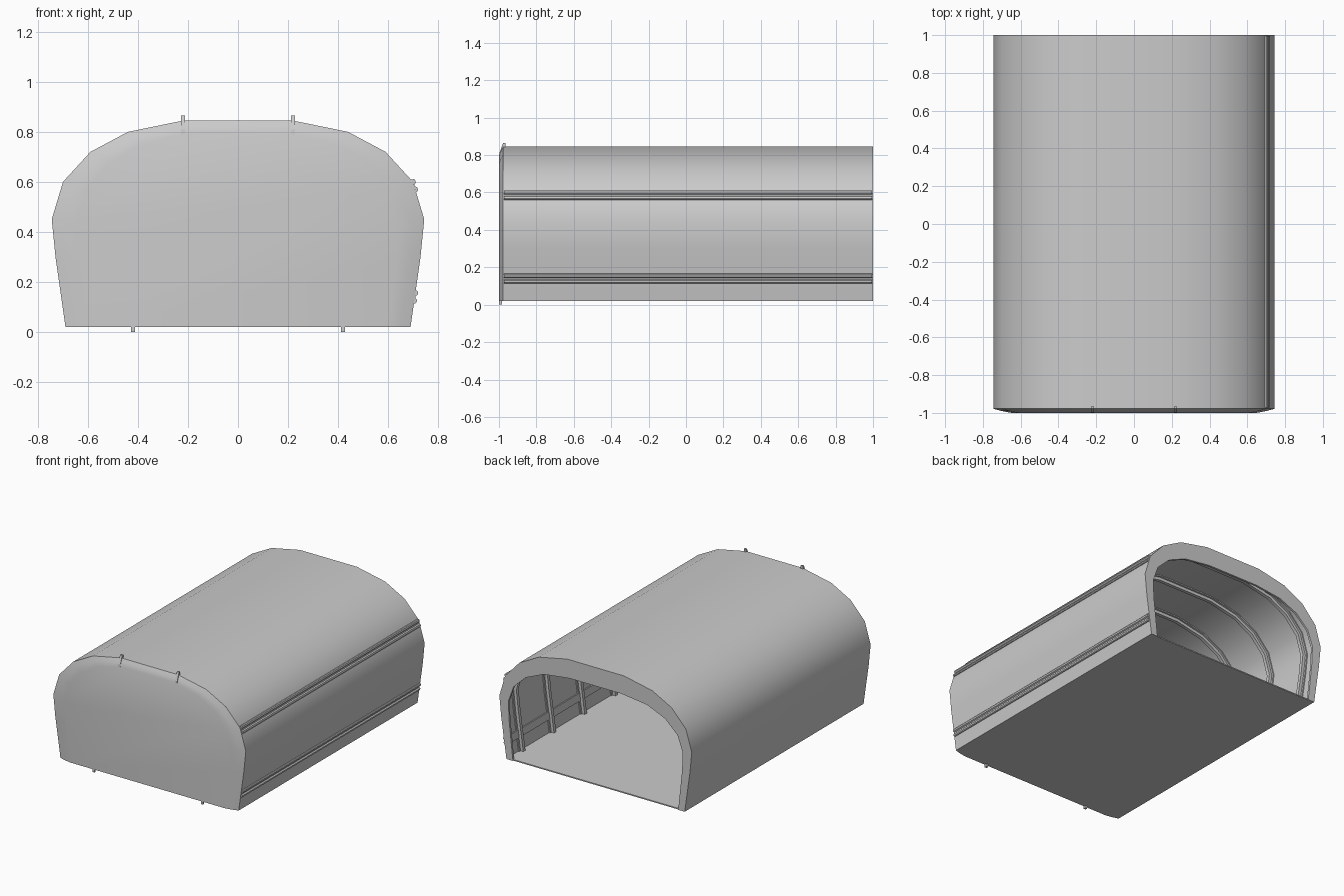
import bpy, math
from mathutils import Vector

if "Cube" in bpy.data.objects:
    bpy.data.objects.remove(bpy.data.objects["Cube"])

HALF = [(0.69, 0.02), (0.73, 0.30), (0.745, 0.45), (0.70, 0.60),
        (0.59, 0.72), (0.44, 0.80), (0.22, 0.845)]
RIM = [(0.64, 0.02), (0.67, 0.30), (0.675, 0.43), (0.635, 0.54),
       (0.54, 0.63), (0.40, 0.69), (0.20, 0.715)]


def full(half):
    return half + [(-x, z) for x, z in reversed(half)]


def offset(pts, d):
    """Move an arch profile inwards by d, keeping its feet on the floor."""
    out = []
    for i, p in enumerate(pts):
        p = Vector(p)
        a = Vector(pts[max(i - 1, 0)])
        b = Vector(pts[min(i + 1, len(pts) - 1)])
        t = (b - a).normalized()
        q = p + Vector((-t.y, t.x)) * d
        if i in (0, len(pts) - 1):
            q.y = p.y
        out.append((q.x, q.y))
    return out


def make(name, verts, faces, smooth=False):
    me = bpy.data.meshes.new(name)
    me.from_pydata(verts, [], faces)
    ob = bpy.data.objects.new(name, me)
    bpy.context.collection.objects.link(ob)
    if smooth:
        bpy.ops.object.select_all(action='DESELECT')
        bpy.context.view_layer.objects.active = ob
        ob.select_set(True)
        bpy.ops.object.shade_smooth_by_angle(angle=math.radians(45))
    return ob


def arch(name, outer, inner, y0, y1):
    """Arched band between two profiles, from y0 to y1."""
    n = len(outer)
    rings = [(outer, y0), (outer, y1), (inner, y1), (inner, y0)]
    verts = [(x, y, z) for pts, y in rings for x, z in pts]
    faces = []
    for k in range(4):
        m = (k + 1) % 4
        faces += [(k * n + i, k * n + i + 1, m * n + i + 1, m * n + i)[::-1]
                  for i in range(n - 1)]
    faces += [(0, n, 2 * n, 3 * n),
              (4 * n - 1, 3 * n - 1, 2 * n - 1, n - 1)]
    return make(name, verts, faces, True)


def prism(name, pts, y0, y1):
    """Closed cross-section in x and z, extruded along y."""
    n = len(pts)
    verts = [(x, y, z) for y in (y0, y1) for x, z in pts]
    faces = [tuple(range(n)), tuple(range(2 * n - 1, n - 1, -1))]
    faces += [(i, i + n, (i + 1) % n + n, (i + 1) % n) for i in range(n)]
    return make(name, verts, faces)


def box(name, x, y, z):
    return prism(name, [(x[0], z[0]), (x[1], z[0]), (x[1], z[1]), (x[0], z[1])], *y)


OUT = full(HALF)

# Thin arched shell, floor and rear flange
arch("arched_shell", OUT, offset(OUT, 0.006), -0.975, 0.992)
box("floor", (-0.688, 0.688), (-0.975, 0.995), (0.02, 0.028))
arch("rear_rim", OUT, full(RIM), 0.985, 1.0)

# Inner ribs, each a wide base with a narrower raised web
for i in range(6):
    y = -0.85 + 0.34 * i
    arch(f"rib_base_{i}", offset(OUT, 0.004), offset(OUT, 0.014), y - 0.025, y + 0.025)
    arch(f"rib_web_{i}", offset(OUT, 0.004), offset(OUT, 0.035), y - 0.012, y + 0.012)

# Slightly domed front panel with softened edge towards sides and top
steps = [(0.0, -0.972), (0.0, -0.978), (0.45, -0.990), (1.0, -1.0)]
n = len(OUT)
verts = []
for t, y in steps:
    for x, z in OUT:
        verts.append((x * (1 - 0.13 * t), y, 0.02 + (z - 0.02) * (1 - 0.06 * t)))
faces = [tuple(range(n))[::-1], tuple(range(3 * n, 4 * n))]
for k in range(3):
    faces += [(k * n + i, k * n + (i + 1) % n,
               (k + 1) * n + (i + 1) % n, (k + 1) * n + i) for i in range(n)]
make("front_panel", verts, faces, True)

# Double side rails on the right wall only
for label, c, d in (("lower", (0.7075, 0.14), (0.04, 0.28)),
                    ("upper", (0.7045, 0.585), (-0.045, 0.15))):
    t = Vector(d).normalized()
    nrm = Vector((t.y, -t.x))
    section = [(-0.026, -0.016), (-0.026, 0.005), (-0.021, 0.010), (-0.010, 0.010),
               (-0.004, 0.002), (0.004, 0.002), (0.010, 0.010), (0.021, 0.010),
               (0.026, 0.005), (0.026, -0.016)]
    pts = [tuple(Vector(c) + t * u + nrm * v) for u, v in section]
    prism(label + "_side_rail", pts[::-1], -0.972, 0.994)

# Top clips and bottom pegs on the front panel
for s, side in ((-1, "left"), (1, "right")):
    x0, x1 = s * 0.22 - 0.008, s * 0.22 + 0.008
    prof = [(-1.0, 0.785), (-0.998, 0.81), (-0.978, 0.865), (-0.966, 0.865),
            (-0.966, 0.84), (-0.985, 0.785)]
    m = len(prof)
    v = [(x, y, z) for x in (x0, x1) for y, z in prof]
    f = [tuple(range(m)), tuple(range(2 * m - 1, m - 1, -1))]
    f += [(i, i + m, (i + 1) % m + m, (i + 1) % m) for i in range(m)]
    make(side + "_top_clip", v, f)
    box(side + "_bottom_peg", (s * 0.42 - 0.008, s * 0.42 + 0.008),
        (-1.0, -0.985), (0.0, 0.024))
